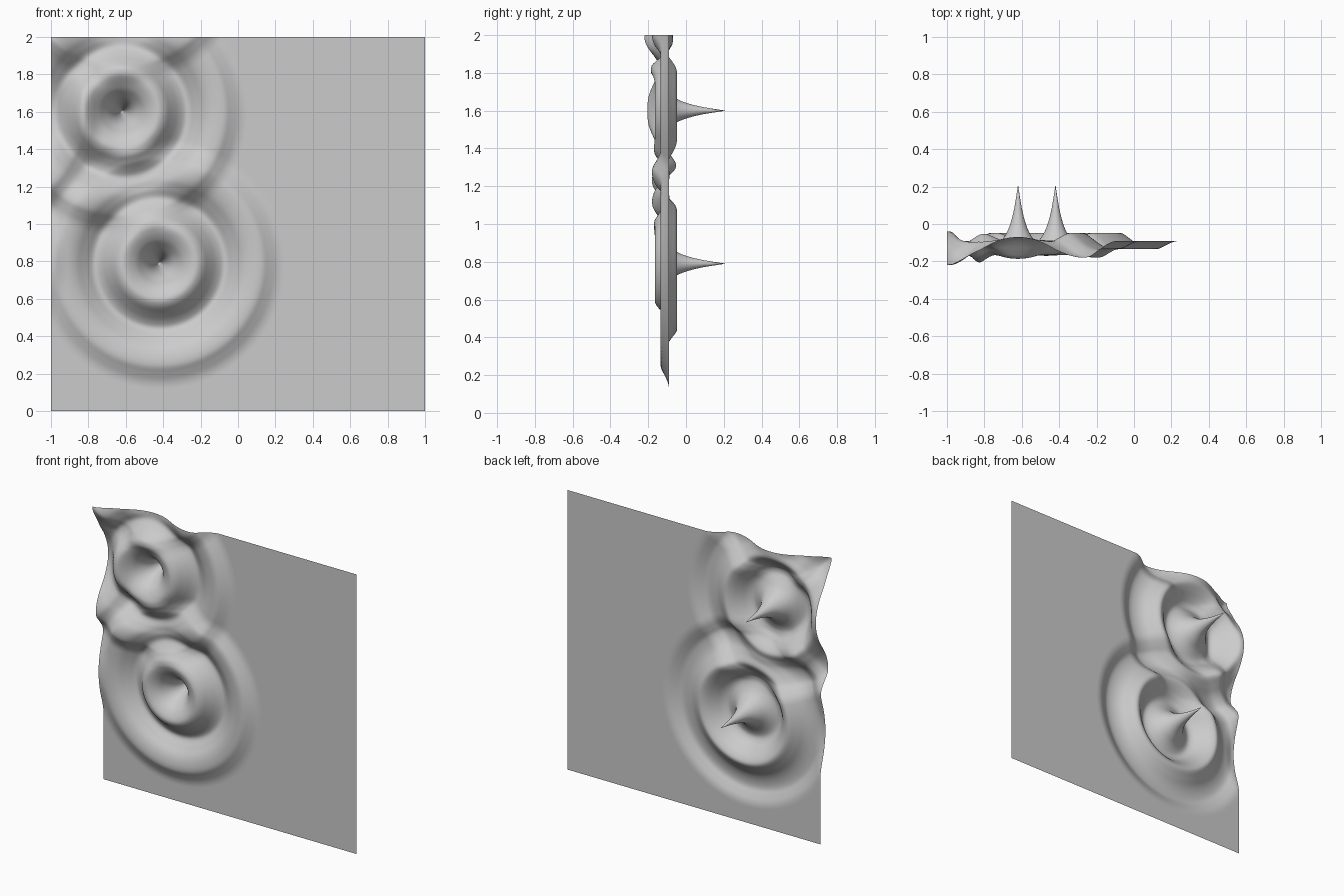
import bpy
import bmesh
from math import hypot, radians
from mathutils import Matrix

cube = bpy.data.objects.get("Cube")
if cube:
    bpy.data.objects.remove(cube, do_unlink=True)

REST_Y = -0.09
SEGMENTS = 200

# Cross-section of one ripple: (radius, offset towards the back)
PROFILE = [(0, 0.30), (0.02, 0.175), (0.04, 0.095), (0.06, 0.045), (0.09, 0.0),
           (0.13, -0.045), (0.19, -0.075), (0.23, -0.06), (0.27, -0.015),
           (0.31, 0.025), (0.35, 0.042), (0.40, 0.01), (0.45, -0.025),
           (0.50, -0.042), (0.55, -0.043), (0.59, -0.024), (0.63, -0.006),
           (0.67, 0.0)]


def slope(i):
    (r0, h0), (r1, h1) = PROFILE[max(i - 1, 0)], PROFILE[min(i + 1, len(PROFILE) - 1)]
    return (h1 - h0) / (r1 - r0)


SLOPES = [slope(i) for i in range(len(PROFILE) - 1)] + [0]


def ripple(r):
    """Smooth interpolation of the ripple cross-section."""
    for i in range(len(PROFILE) - 1):
        (r0, h0), (r1, h1) = PROFILE[i], PROFILE[i + 1]
        if r <= r1:
            w = r1 - r0
            t = (r - r0) / w
            s = 1 - t
            return (h0 * (1 + 2 * t) * s * s + h1 * t * t * (3 - 2 * t)
                    + w * t * s * (SLOPES[i] * s - SLOPES[i + 1] * t))
    return 0.0


# Two drops, with their waves reflected off the left, right and top borders
sources = []
for x, z in [(-0.62, 1.60), (-0.42, 0.79)]:
    sources += [(x, z), (-2 - x, z), (x, 4 - z)]

# Upright sheet facing the front, displaced by the summed ripples
bm = bmesh.new()
bmesh.ops.create_grid(bm, x_segments=SEGMENTS, y_segments=SEGMENTS, size=1)
bm.transform(Matrix.Translation((0, REST_Y, 1)) @ Matrix.Rotation(radians(90), 4, 'X'))
for v in bm.verts:
    v.co.y += sum(ripple(hypot(v.co.x - x, v.co.z - z)) for x, z in sources)

mesh = bpy.data.meshes.new("rippled_sheet")
bm.to_mesh(mesh)
bm.free()
mesh.shade_smooth()
sheet = bpy.data.objects.new("rippled_sheet", mesh)
bpy.context.collection.objects.link(sheet)
